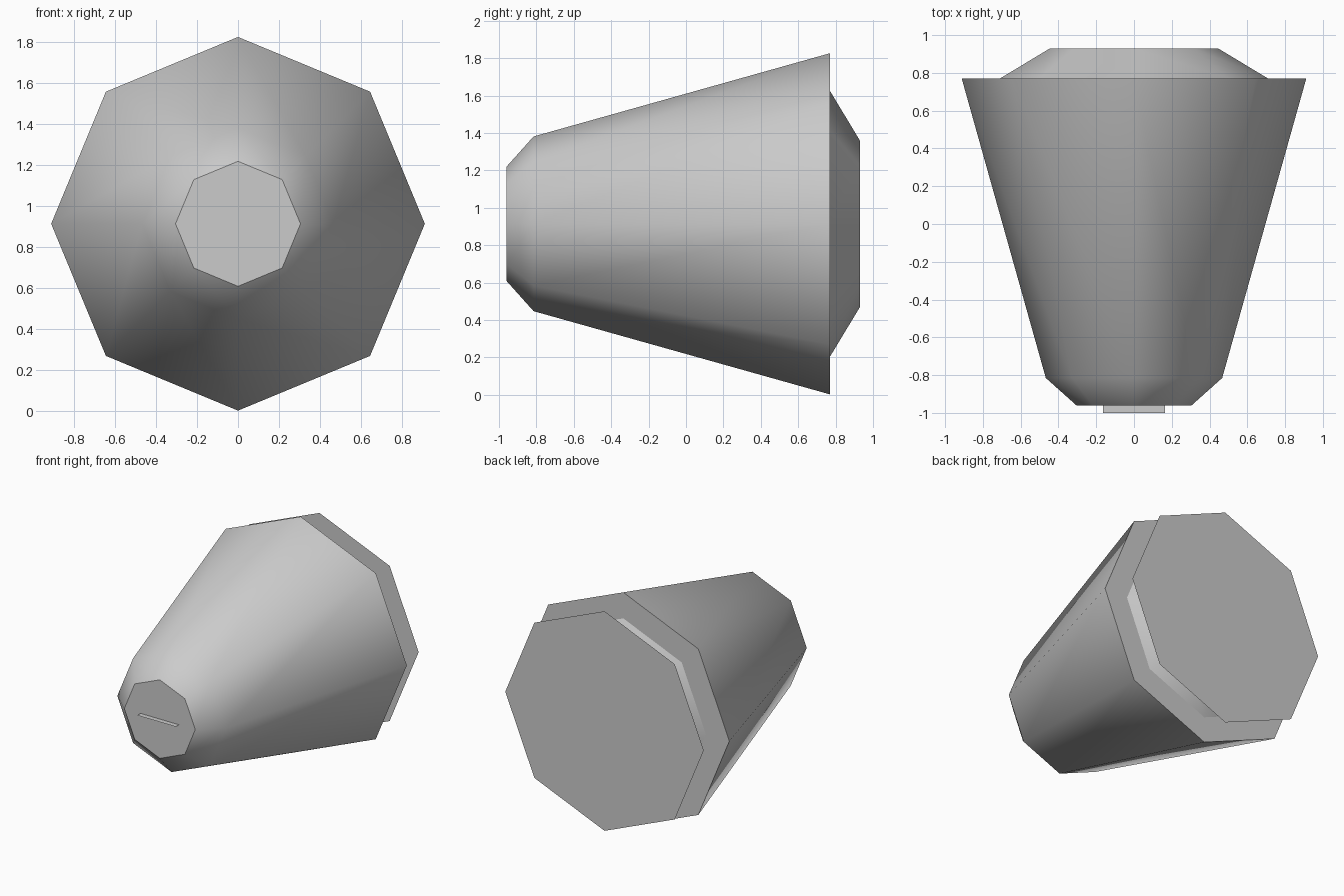
import bpy, bmesh, math

if "Cube" in bpy.data.objects:
    bpy.data.objects.remove(bpy.data.objects["Cube"])

ZC = 0.914   # height of the long axis
SIDES = 8


def octagon_loft(name, rings, cap_start=False, cap_end=False):
    """Smooth eight-sided skin through (y, radius) rings, with flat, sharp-edged caps."""
    bm = bmesh.new()
    loops = []
    for y, r in rings:
        loops.append([bm.verts.new((r * math.cos(math.tau * i / SIDES), y,
                                    ZC + r * math.sin(math.tau * i / SIDES)))
                      for i in range(SIDES)])
    for a, b in zip(loops, loops[1:]):
        for i in range(SIDES):
            j = (i + 1) % SIDES
            bm.faces.new((a[i], b[i], b[j], a[j])).smooth = True
    caps = []
    if cap_start:
        caps.append(bm.faces.new(loops[0]))
    if cap_end:
        caps.append(bm.faces.new(loops[-1][::-1]))
    for cap in caps:
        for e in cap.edges:
            e.smooth = False
    if len(rings) > 1:
        bmesh.ops.recalc_face_normals(bm, faces=bm.faces[:])
    return finish(name, bm)


def finish(name, bm):
    me = bpy.data.meshes.new(name)
    bm.to_mesh(me)
    bm.free()
    ob = bpy.data.objects.new(name, me)
    bpy.context.collection.objects.link(ob)
    return ob


# Tapered body with a chamfered nose
octagon_loft("body", [(-0.96, 0.305), (-0.815, 0.467), (0.77, 0.912)], True, True)

# Tapered collar behind the body
octagon_loft("rear_collar", [(0.77, 0.71), (0.93, 0.445)], False, True)

# Thin disc at the very back
octagon_loft("rear_plate", [(1.0, 0.853)], False, True)

# Paper-thin blade on the nose
bm = bmesh.new()
bm.faces.new([bm.verts.new((x, y, ZC)) for x, y in
              ((-0.165, -1.0), (0.165, -1.0), (0.165, -0.96), (-0.165, -0.96))])
finish("nose_blade", bm)
